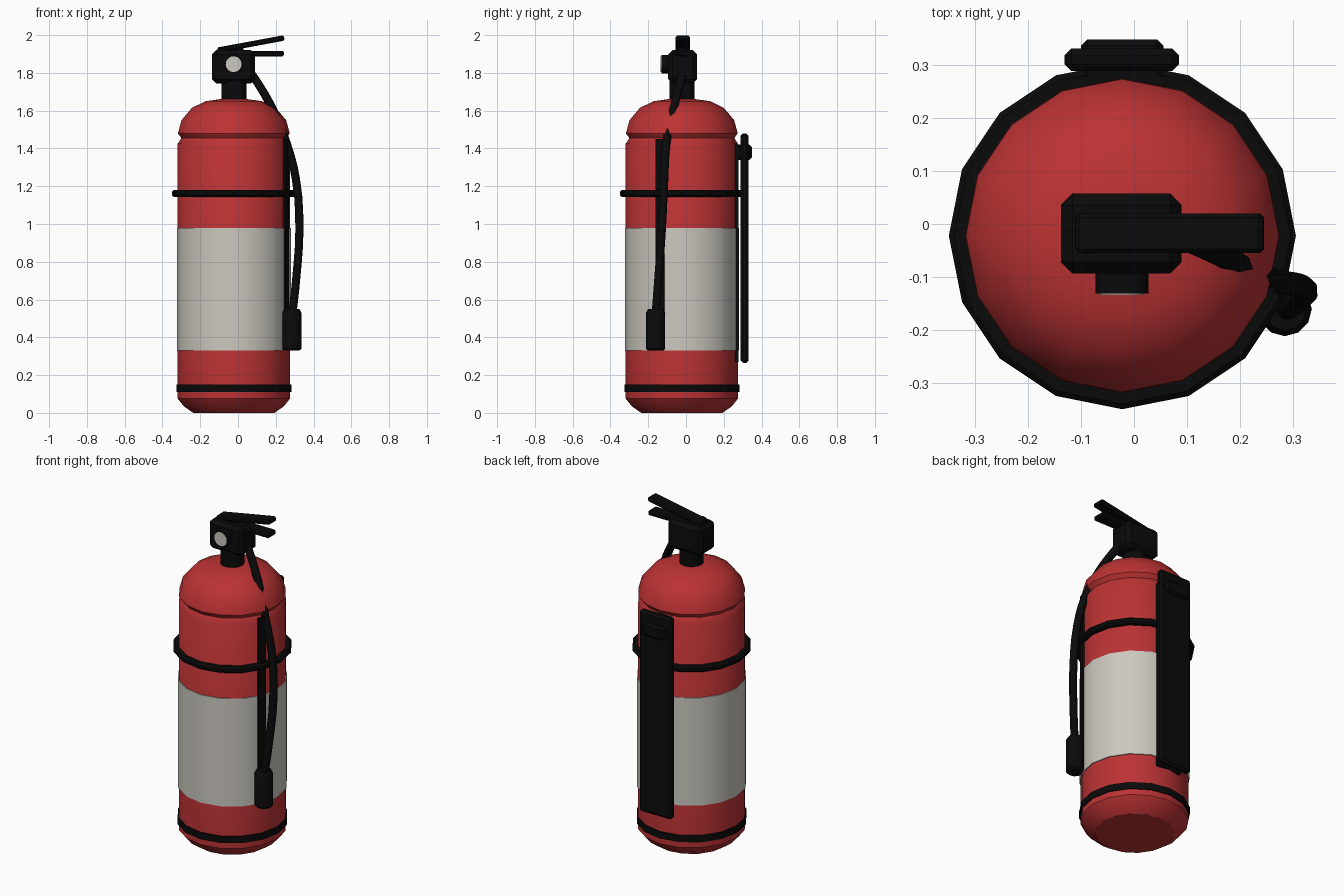
import bpy, bmesh, math
from mathutils import Vector

if "Cube" in bpy.data.objects:
    bpy.data.objects.remove(bpy.data.objects["Cube"])

CX = CY = -0.022   # axis of the cylinder
SIDES = 16


def material(name, rgb):
    m = bpy.data.materials.new(name)
    m.diffuse_color = (*rgb, 1)
    m.use_nodes = True
    m.node_tree.nodes["Principled BSDF"].inputs["Base Color"].default_value = m.diffuse_color
    return m


RED = material("red paint", (0.50, 0.032, 0.034))
WHITE = material("off white", (0.60, 0.58, 0.52))
BLACK = material("black rubber", (0.003, 0.003, 0.003))


def finish(name, bm, mat, smooth=None):
    bmesh.ops.recalc_face_normals(bm, faces=bm.faces)
    me = bpy.data.meshes.new(name)
    bm.to_mesh(me)
    bm.free()
    me.materials.append(mat)
    ob = bpy.data.objects.new(name, me)
    bpy.context.collection.objects.link(ob)
    if smooth:
        bpy.ops.object.select_all(action='DESELECT')
        ob.select_set(True)
        bpy.context.view_layer.objects.active = ob
        bpy.ops.object.shade_smooth_by_angle(angle=math.radians(smooth))
    return ob


def lathe(name, profile, mat, loop=False, center=(CX, CY), sides=SIDES, smooth=32):
    """Revolve (radius, z) points; loop closes the section, otherwise ends are capped."""
    bm = bmesh.new()
    rings = []
    for r, z in profile:
        rings.append([bm.verts.new((center[0] + r * math.cos(2 * math.pi * i / sides),
                                    center[1] + r * math.sin(2 * math.pi * i / sides), z))
                      for i in range(sides)])
    pairs = list(zip(rings, rings[1:]))
    if loop:
        pairs.append((rings[-1], rings[0]))
    for a, b in pairs:
        for i in range(sides):
            j = (i + 1) % sides
            bm.faces.new((a[i], a[j], b[j], b[i]))
    if not loop:
        bm.faces.new(rings[0][::-1])
        bm.faces.new(rings[-1])
    return finish(name, bm, mat, smooth)


def box(name, lo, hi, mat, bevel=0.0):
    bm = bmesh.new()
    bmesh.ops.create_cube(bm, size=1)
    lo, hi = Vector(lo), Vector(hi)
    size = hi - lo
    for v in bm.verts:
        v.co = Vector(v.co[k] * size[k] for k in range(3))
    if bevel:
        bmesh.ops.bevel(bm, geom=bm.edges[:], offset=bevel, segments=1, affect='EDGES')
    ob = finish(name, bm, mat)
    ob.location = (lo + hi) / 2
    return ob


# Cylinder body with rounded base, neck groove and dome
lathe("cylinder_body", [(0.215, 0), (0.265, 0.035), (0.297, 0.075), (0.297, 1.425),
                        (0.278, 1.455), (0.296, 1.48), (0.277, 1.55), (0.222, 1.615),
                        (0.15, 1.65), (0.065, 1.662)], RED)

# Wrap-around label and straps
lathe("label_band", [(0.29, 0.33), (0.302, 0.33), (0.302, 0.98), (0.29, 0.98)], WHITE, loop=True)
lathe("lower_strap", [(0.29, 0.11), (0.304, 0.11), (0.304, 0.15), (0.29, 0.15)], BLACK, loop=True)
lathe("upper_strap", [(0.29, 1.143), (0.318, 1.143), (0.328, 1.153), (0.328, 1.169),
                      (0.318, 1.179), (0.29, 1.179)], BLACK, loop=True, smooth=20)

# Neck and valve block
lathe("neck", [(0.066, 1.64), (0.066, 1.76)], BLACK)
box("valve_block", (-0.138, -0.094, 1.745), (0.09, 0.058, 1.92), BLACK, 0.022)


# Pressure gauge, facing the front
def gauge(name, r, y0, y1, mat):
    ob = lathe(name, [(r, y0), (r, y1)], mat, center=(0, 0))
    ob.rotation_euler.x = math.pi / 2
    ob.location = (-0.023, 0, 1.846)


gauge("gauge_housing", 0.05, 0.08, 0.131, BLACK)
gauge("gauge_face", 0.042, 0.13, 0.134, WHITE)

# Handle, squeeze lever and their pivot
box("lower_handle", (0.0, -0.055, 1.887), (0.243, 0.02, 1.917), BLACK, 0.008)
lever = box("squeeze_lever", (-0.112, -0.055, 1.938), (0.248, 0.02, 1.967), BLACK, 0.008)
lever.rotation_euler.y = -math.radians(10.5)
box("lever_pivot", (-0.07, -0.04, 1.89), (0.03, 0.005, 1.94), BLACK, 0.008)

# Hose
path = [(0.075, -0.02, 1.79), (0.115, -0.035, 1.73), (0.19, -0.07, 1.595), (0.26, -0.105, 1.42),
        (0.307, -0.115, 1.235), (0.325, -0.128, 0.97), (0.31, -0.145, 0.73), (0.289, -0.16, 0.53)]
cu = bpy.data.curves.new("hose", 'CURVE')
cu.dimensions = '3D'
cu.bevel_depth = 0.023
cu.bevel_resolution = 2
cu.resolution_u = 3
cu.use_fill_caps = True
sp = cu.splines.new('BEZIER')
sp.bezier_points.add(len(path) - 1)
for bp, p in zip(sp.bezier_points, path):
    bp.co = p
    bp.handle_left_type = bp.handle_right_type = 'AUTO'
hose = bpy.data.objects.new("hose", cu)
bpy.context.collection.objects.link(hose)
cu.materials.append(BLACK)
bpy.ops.object.select_all(action='DESELECT')
hose.select_set(True)
bpy.context.view_layer.objects.active = hose
bpy.ops.object.convert(target='MESH')

# Nozzle at the hose end
lathe("nozzle", [(0.04, 0.33), (0.051, 0.34), (0.051, 0.53), (0.04, 0.55)], BLACK,
      center=(0.285, -0.161), sides=12)

# Thin strip on the body behind the hose
a = math.radians(-22.5)
strip = box("hose_strip", (0, 0, 0.34), (0.012, 0.05, 1.45), BLACK)
strip.rotation_euler.z = a
strip.location.x = CX + 0.299 * math.cos(a)
strip.location.y = CY + 0.299 * math.sin(a)

# Wall bracket at the back
box("bracket_backing", (-0.1, 0.25, 0.27), (0.06, 0.279, 1.42), BLACK)
box("bracket_plate", (-0.131, 0.289, 0.265), (0.085, 0.332, 1.48), BLACK, 0.013)
box("bracket_hook", (-0.1, 0.262, 1.34), (0.056, 0.349, 1.42), BLACK, 0.012)
